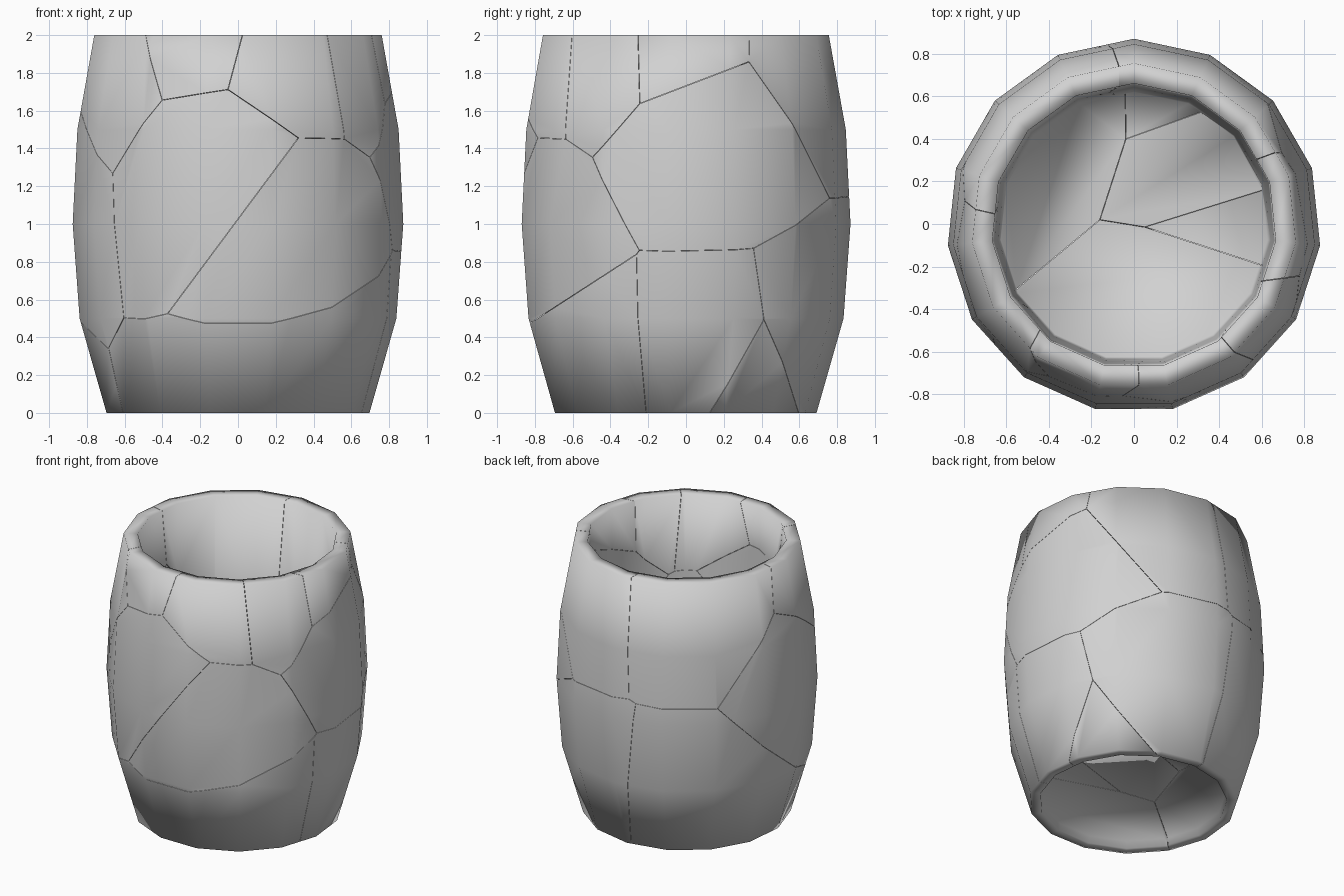
import bpy
import bmesh
import math
from mathutils import Vector

cube = bpy.data.objects.get("Cube")
if cube:
    bpy.data.objects.remove(cube, do_unlink=True)

SIDES = 15
HALF_CRACK = 0.001

# Plain grey for the whole barrel
grey = bpy.data.materials.new("plain grey")
grey.use_nodes = True
grey.diffuse_color = (0.64, 0.64, 0.64, 1)
grey.node_tree.nodes["Principled BSDF"].inputs["Base Color"].default_value = grey.diffuse_color

# Radius and height, from the floor's edge, up the straight inside,
# down the bulging outside, to the floor's underside
PROFILE = [(0.63, 0.1), (0.67, 2), (0.765, 2), (0.855, 1.5), (0.88, 1),
           (0.843, 0.5), (0.70, 0), (0.63, 0), (0.62, 0.05)]

# One centre per broken piece
CENTRES = {
    "front_bottom_piece": (0.3, -0.35, 0.3),
    "front_middle_piece": (0.3, -0.79, 0.98),
    "front_upper_piece": (-0.13, -0.79, 1.3),
    "front_rim_piece": (-0.25, -0.77, 2.08),
    "front_right_rim_piece": (0.3, -0.75, 1.93),
    "right_front_rim_piece": (0.65, -0.45, 1.97),
    "right_rim_piece": (0.6, -0.08, 1.97),
    "right_upper_piece": (0.6, 0.1, 1.5),
    "right_lower_piece": (0.45, 0.11, 0.3),
    "back_right_bottom_piece": (0.4, 0.27, 0.21),
    "back_right_lower_piece": (0.3, 0.55, 0.39),
    "back_right_upper_piece": (0.35, 0.6, 1.9),
    "back_left_lower_piece": (-0.44, 0.54, 0.3),
    "back_left_upper_piece": (-0.5, 0.6, 1.95),
    "left_piece": (-1.1, -0.15, 1.2),
    "front_left_rim_piece": (-0.75, -0.5, 1.85),
}


def make_barrel():
    """Lathe the wall, then close the floor's top and underside."""
    bm = bmesh.new()
    verts = [bm.verts.new((0, r, z)) for r, z in PROFILE]
    edges = [bm.edges.new(pair) for pair in zip(verts, verts[1:])]
    bmesh.ops.spin(bm, geom=verts + edges, cent=(0, 0, 0), axis=(0, 0, 1),
                   angle=math.tau, steps=SIDES)
    bmesh.ops.remove_doubles(bm, verts=bm.verts[:], dist=0.0005)
    bmesh.ops.holes_fill(bm, edges=[e for e in bm.edges if e.is_boundary], sides=SIDES)
    bmesh.ops.translate(bm, verts=bm.verts[:], vec=(0, -0.009, 0))
    bmesh.ops.recalc_face_normals(bm, faces=bm.faces[:])
    return bm


def cut_piece(barrel, centre, others):
    """Keep the part of the barrel that lies nearest to this centre."""
    bm = barrel.copy()
    for other in sorted(others, key=lambda o: (o - centre).length):
        normal = (other - centre).normalized()
        cut = bmesh.ops.bisect_plane(
            bm, geom=bm.verts[:] + bm.edges[:] + bm.faces[:], dist=0.00001,
            plane_co=(centre + other) / 2 - normal * HALF_CRACK,
            plane_no=normal, clear_outer=True)
        broken = [g for g in cut["geom_cut"]
                  if isinstance(g, bmesh.types.BMEdge) and g.is_boundary]
        if broken:
            bmesh.ops.triangle_fill(bm, edges=broken, use_beauty=True, normal=normal)
        # Breaks stay sharp, everything else is smooth
        for edge in broken:
            if edge.is_valid:
                edge.smooth = False
    bmesh.ops.recalc_face_normals(bm, faces=bm.faces[:])
    for face in bm.faces:
        face.smooth = True
    return bm


# Break the barrel into closely fitting pieces
barrel = make_barrel()
centres = {name: Vector(c) for name, c in CENTRES.items()}
for name, centre in centres.items():
    bm = cut_piece(barrel, centre, [c for n, c in centres.items() if n != name])
    if bm.faces:
        mesh = bpy.data.meshes.new(name)
        bm.to_mesh(mesh)
        mesh.materials.append(grey)
        bpy.context.collection.objects.link(bpy.data.objects.new(name, mesh))
    bm.free()
barrel.free()
